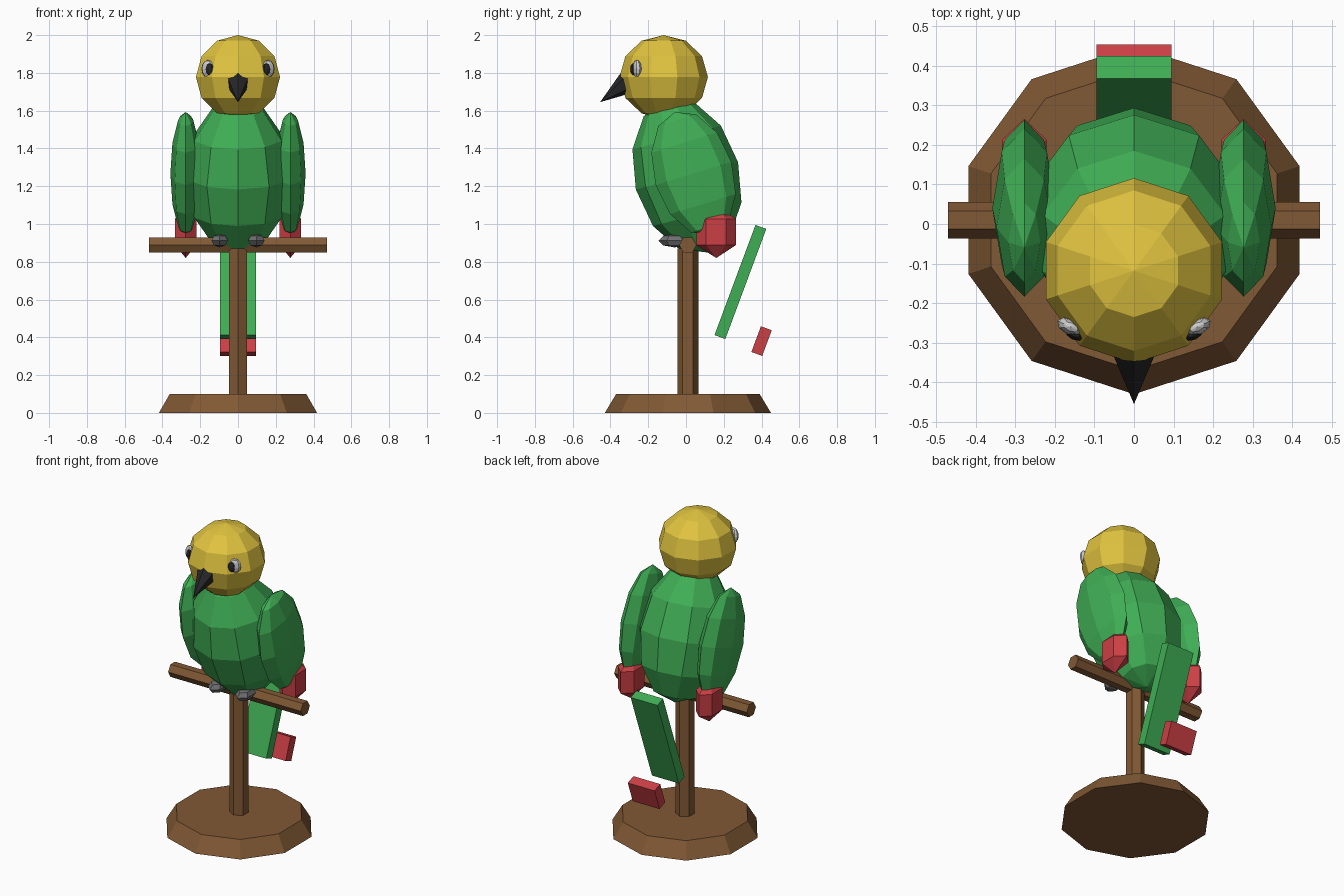
import bpy
from math import radians

if "Cube" in bpy.data.objects:
    bpy.data.objects.remove(bpy.data.objects["Cube"])


def material(name, rgb):
    m = bpy.data.materials.new(name)
    m.diffuse_color = (*rgb, 1)
    m.use_nodes = True
    m.node_tree.nodes["Principled BSDF"].inputs["Base Color"].default_value = m.diffuse_color
    return m


GREEN = material("green", (0.05, 0.42, 0.09))
YELLOW = material("yellow", (0.75, 0.55, 0.05))
RED = material("red", (0.6, 0.05, 0.06))
BROWN = material("brown", (0.22, 0.10, 0.035))
BLACK = material("black", (0.02, 0.02, 0.022))
WHITE = material("white", (0.85, 0.85, 0.85))
GREY = material("grey", (0.16, 0.16, 0.17))


def finish(name, mat, scale=(1, 1, 1)):
    o = bpy.context.object
    o.name = name
    o.scale = scale
    o.data.materials.append(mat)
    return o


def ball(name, mat, loc, radii, segs, rings, rot=(0, 0, 0)):
    bpy.ops.mesh.primitive_uv_sphere_add(
        segments=segs, ring_count=rings, radius=1, location=loc,
        rotation=[radians(a) for a in rot])
    return finish(name, mat, radii)


def cone(name, mat, loc, r1, r2, depth, sides, rot=(0, 0, 0)):
    bpy.ops.mesh.primitive_cone_add(
        vertices=sides, radius1=r1, radius2=r2, depth=depth, location=loc,
        rotation=[radians(a) for a in rot])
    return finish(name, mat)


def box(name, mat, loc, size, tilt):
    bpy.ops.mesh.primitive_cube_add(size=1, location=loc,
                                    rotation=(radians(tilt), 0, 0))
    return finish(name, mat, size)


# Stand
cone("base", BROWN, (0, 0.01, 0.05), 0.44, 0.38, 0.1, 10)
cone("pole", BROWN, (0, 0.01, 0.48), 0.055, 0.055, 0.78, 6)
cone("perch", BROWN, (0, 0.01, 0.888), 0.046, 0.046, 0.94, 6, (0, 90, 0))

# Body and head
ball("body", GREEN, (0, 0.005, 1.255), (0.28, 0.28, 0.42), 10, 6, (15, 0, 0))
ball("head", YELLOW, (0, -0.118, 1.778), (0.234, 0.234, 0.222), 10, 6)

# Beak, pointing forward and down
cone("beak", BLACK, (0, -0.3675, 1.7075), 0.075, 0, 0.215, 6, (125.5, 0, 0))

# Tail and its tip
box("tail", GREEN, (0, 0.288, 0.693), (0.19, 0.061, 0.622), -20.4)
box("tail_tip", RED, (0, 0.40, 0.38), (0.19, 0.061, 0.145), -20.4)

# Paired parts
for side, s in (("right", 1), ("left", -1)):
    ball(side + "_wing", GREEN, (s * 0.277, 0.04, 1.268),
         (0.081, 0.21, 0.34), 8, 6, (17, 0, 0))
    ball(side + "_wing_tip", RED, (s * 0.277, 0.16, 0.958),
         (0.075, 0.122, 0.138), 6, 3)
    ball(side + "_eye", WHITE, (s * 0.160, -0.26, 1.822),
         (0.037, 0.021, 0.046), 8, 6, (0, 0, s * 25))
    ball(side + "_pupil", BLACK, (s * 0.150, -0.278, 1.819),
         (0.025, 0.015, 0.032), 8, 6, (0, 0, s * 25))
    ball(side + "_foot", GREY, (s * 0.097, -0.06, 0.912),
         (0.05, 0.085, 0.036), 6, 4)
